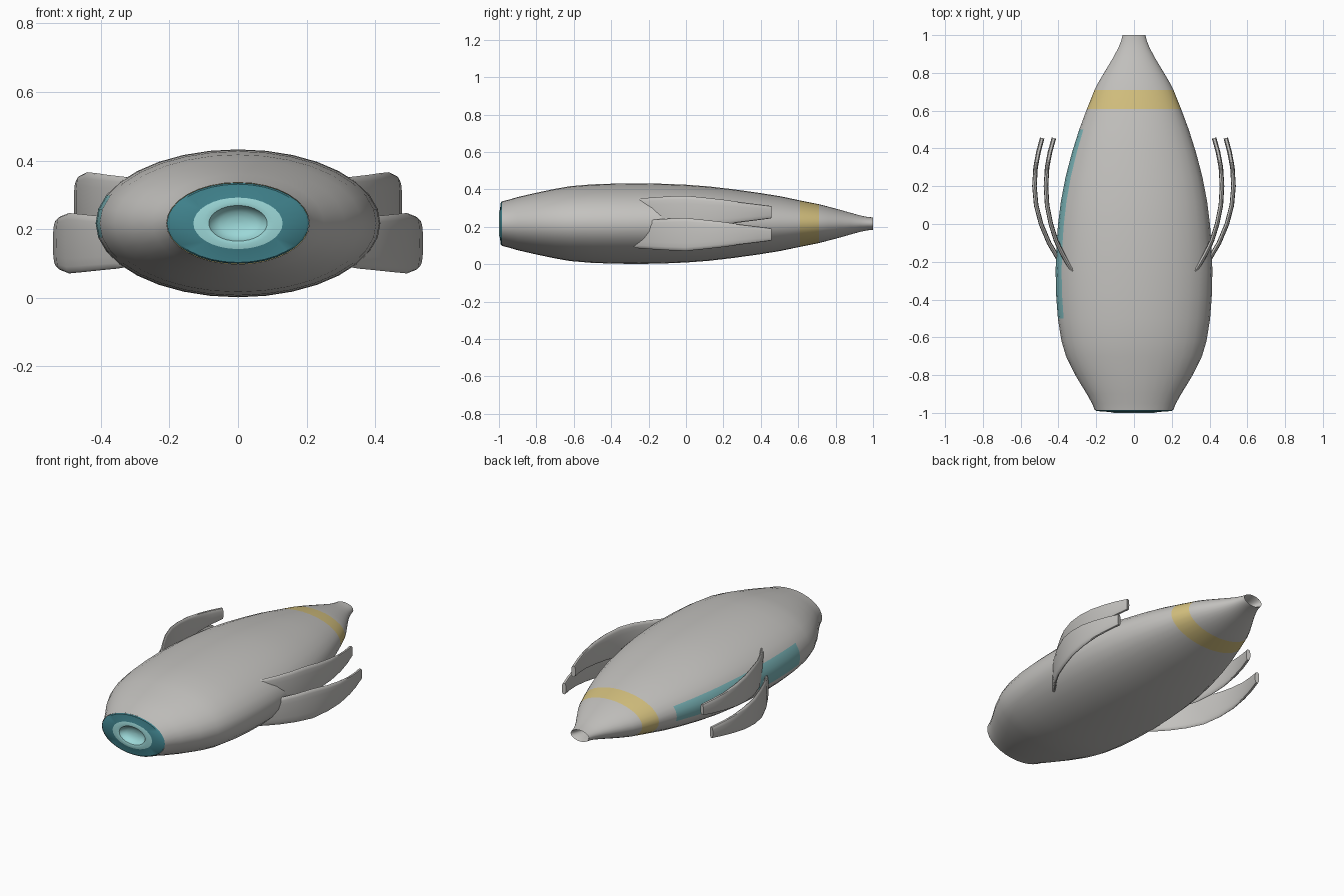
import bpy, bmesh, math

if "Cube" in bpy.data.objects:
    bpy.data.objects.remove(bpy.data.objects["Cube"])

ZC = 0.217   # height of the hull axis
SEG = 32


def material(name, rgb):
    m = bpy.data.materials.new(name)
    m.diffuse_color = (*rgb, 1)
    m.use_nodes = True
    m.node_tree.nodes["Principled BSDF"].inputs["Base Color"].default_value = m.diffuse_color
    return m


GREY = material("hull grey", (0.55, 0.54, 0.52))
YELLOW = material("band yellow", (0.66, 0.53, 0.21))
STRIPE = material("stripe cyan", (0.20, 0.47, 0.49))
TEAL = material("nose teal", (0.05, 0.22, 0.26))
GLOW = material("glow cyan", (0.33, 0.68, 0.68))


def loft(name, rings, mats, pick=lambda i, k: 0):
    """Skin a list of closed rings of points and cap both ends."""
    bm = bmesh.new()
    loops = [[bm.verts.new(p) for p in r] for r in rings]
    n = len(loops[0])
    for i in range(len(loops) - 1):
        a, b = loops[i], loops[i + 1]
        for k in range(n):
            j = (k + 1) % n
            f = bm.faces.new((a[k], a[j], b[j], b[k]))
            f.material_index = pick(i, k)
    for loop, i in ((loops[0], 0), (loops[-1], len(loops) - 2)):
        bm.faces.new(loop).material_index = pick(i, 0)
    bmesh.ops.recalc_face_normals(bm, faces=bm.faces)
    me = bpy.data.meshes.new(name)
    bm.to_mesh(me)
    bm.free()
    for m in mats:
        me.materials.append(m)
    ob = bpy.data.objects.new(name, me)
    bpy.context.collection.objects.link(ob)
    bpy.ops.object.select_all(action='DESELECT')
    ob.select_set(True)
    bpy.context.view_layer.objects.active = ob
    bpy.ops.object.shade_smooth_by_angle(angle=math.radians(42))
    return ob


def ellipse(y, w, h):
    return [(w * math.cos(2 * math.pi * k / SEG), y,
             ZC + h * math.sin(2 * math.pi * k / SEG)) for k in range(SEG)]


# Hull: (y, half width, half height), ending in a hollow tail mouth
hull = [(-0.985, 0.208, 0.119), (-0.95, 0.222, 0.127), (-0.90, 0.25, 0.142),
        (-0.80, 0.311, 0.165), (-0.70, 0.36, 0.186), (-0.62, 0.384, 0.200),
        (-0.50, 0.403, 0.210), (-0.38, 0.412, 0.214), (-0.25, 0.415, 0.2155),
        (-0.12, 0.411, 0.213), (0.0, 0.402, 0.208), (0.12, 0.387, 0.199),
        (0.25, 0.362, 0.184), (0.38, 0.328, 0.166), (0.50, 0.290, 0.147),
        (0.61, 0.249, 0.124), (0.71, 0.209, 0.104), (0.76, 0.183, 0.091),
        (0.82, 0.147, 0.075), (0.88, 0.111, 0.058), (0.93, 0.084, 0.044),
        (0.97, 0.068, 0.036), (1.0, 0.060, 0.033), (0.985, 0.050, 0.027),
        (0.95, 0.040, 0.022), (0.90, 0.025, 0.014)]


def hull_colour(i, k):
    y = (hull[i][0] + hull[i + 1][0]) / 2
    if 0.61 < y < 0.71:
        return 1                       # ring band near the tail
    if -0.5 < y < 0.5 and 14 <= k <= 16:
        return 2                       # stripe on the left flank only
    return 0


loft("hull", [ellipse(*r) for r in hull], [GREY, YELLOW, STRIPE], hull_colour)

# Nose: teal rim, raised glowing ring, glowing bowl
nose = [(-0.984, 0.207, 0.118), (-0.990, 0.200, 0.114), (-0.995, 0.130, 0.075),
        (-1.0, 0.105, 0.062), (-0.997, 0.085, 0.052), (-0.98, 0.075, 0.046),
        (-0.968, 0.055, 0.033), (-0.962, 0.030, 0.018), (-0.960, 0.004, 0.003)]
# the hull's front cap sits ahead of the bowl, so open it
hull_ob = bpy.data.objects["hull"]
bm = bmesh.new()
bm.from_mesh(hull_ob.data)
bmesh.ops.delete(bm, geom=[f for f in bm.faces if len(f.verts) == SEG
                           and f.calc_center_median().y < 0], context='FACES')
bm.to_mesh(hull_ob.data)
bm.free()
nose_ob = loft("nose", [ellipse(*r) for r in nose], [TEAL, GLOW],
               lambda i, k: 0 if i < 2 else 1)
bm = bmesh.new()
bm.from_mesh(nose_ob.data)
big = max((f for f in bm.faces if len(f.verts) == SEG), key=lambda f: f.calc_area())
bmesh.ops.delete(bm, geom=[big], context='FACES')
# the nose surface faces forward
if sum(f.normal.y * f.calc_area() for f in bm.faces) > 0:
    bmesh.ops.reverse_faces(bm, faces=bm.faces)
bm.to_mesh(nose_ob.data)
bm.free()

# Fins: thin curved blades, (y, x, half height)
lower = [(-0.30, 0.315, 0.068), (-0.25, 0.352, 0.074), (-0.18, 0.403, 0.079),
         (-0.10, 0.450, 0.084), (0.0, 0.492, 0.088), (0.10, 0.518, 0.078),
         (0.20, 0.527, 0.067), (0.30, 0.521, 0.053), (0.38, 0.506, 0.043),
         (0.455, 0.486, 0.033)]
upper = [(-0.27, 0.310, 0.072), (-0.22, 0.344, 0.076), (-0.16, 0.378, 0.080),
         (-0.09, 0.412, 0.085), (0.0, 0.440, 0.088), (0.10, 0.460, 0.078),
         (0.20, 0.466, 0.067), (0.30, 0.460, 0.053), (0.38, 0.445, 0.043),
         (0.455, 0.424, 0.033)]


def blade_ring(path, i, zc, side):
    y, x, h = path[i]
    p, q = path[max(i - 1, 0)], path[min(i + 1, len(path) - 1)]
    dy, dx = q[0] - p[0], q[1] - p[1]
    length = math.hypot(dx, dy)
    nx, ny = dy / length, -dx / length       # across the blade
    ring = []
    for k in range(16):
        a = 2 * math.pi * k / 16
        c, s = math.cos(a), math.sin(a)
        t = 0.012 * math.copysign(abs(c) ** 0.7, c)
        v = h * math.copysign(abs(s) ** 0.7, s)
        ring.append((side * (x + nx * t), y + ny * t, zc + v))
    return ring


for label, path, zc in (("lower_fin", lower, 0.159), ("upper_fin", upper, 0.278)):
    for side, word in ((1, "right"), (-1, "left")):
        loft(f"{label}_{word}",
             [blade_ring(path, i, zc, side) for i in range(len(path))], [GREY])
